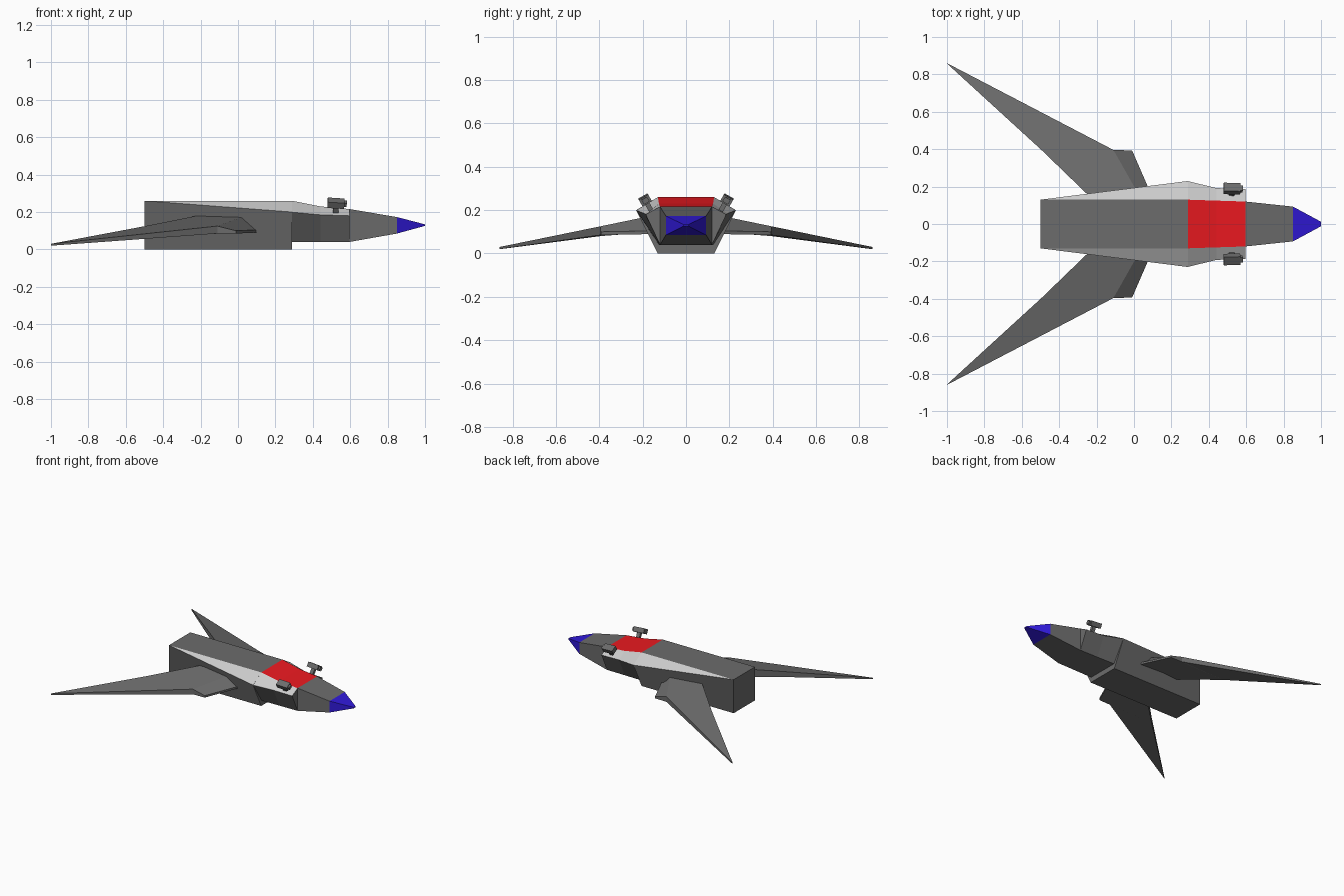
import bpy, bmesh, math
from mathutils import Matrix, Vector

if "Cube" in bpy.data.objects:
    bpy.data.objects.remove(bpy.data.objects["Cube"])


def material(name, col):
    m = bpy.data.materials.new(name)
    m.diffuse_color = (*col, 1)
    m.use_nodes = True
    m.node_tree.nodes["Principled BSDF"].inputs["Base Color"].default_value = m.diffuse_color
    return m


GREY = material("hull_grey", (0.15, 0.15, 0.15))
LIGHT = material("light_grey", (0.6, 0.62, 0.6))
RED = material("red", (0.85, 0.01, 0.015))
BLUE = material("blue", (0.03, 0.01, 0.7))


def finish(name, bm, mats, mirror=False):
    bmesh.ops.remove_doubles(bm, verts=bm.verts, dist=1e-5)
    bmesh.ops.recalc_face_normals(bm, faces=bm.faces)
    me = bpy.data.meshes.new(name)
    bm.to_mesh(me)
    bm.free()
    for m in mats:
        me.materials.append(m)
    ob = bpy.data.objects.new(name, me)
    bpy.context.collection.objects.link(ob)
    if mirror:
        mod = ob.modifiers.new("mirror", 'MIRROR')
        mod.use_axis = (False, True, False)
        mod.use_mirror_merge = False
    return ob


def loft(name, rings, mats, bands=None, mirror=False):
    """Skin closed rings of 3D points; bands gives a material slot per ring side."""
    bm = bmesh.new()
    vs = [[bm.verts.new(p) for p in r] for r in rings]
    n = len(rings[0])
    for a, b in zip(vs, vs[1:]):
        for i in range(n):
            j = (i + 1) % n
            f = bm.faces.new((a[i], a[j], b[j], b[i]))
            f.material_index = bands[i] if bands else 0
    bm.faces.new(vs[0])
    bm.faces.new(vs[-1])
    return finish(name, bm, mats, mirror)


def section(x, half):
    """Symmetric cross-section from its +y half, listed bottom to top."""
    return [(x, y, z) for y, z in half] + [(x, -y, z) for y, z in reversed(half)]


# Rear hull: box at the tail swelling to a hexagon
loft("rear_hull", [section(-0.5, [(.13, 0), (.13, .26), (.13, .26)]),
                   section(0.29, [(.13, 0), (.23, .2), (.13, .26)])],
     [GREY, LIGHT], [0, 1, 0, 1, 0, 0])

# Front hull with red canopy on top
loft("front_hull", [section(0.29, [(.125, .04), (.229, .199), (.13, .26)]),
                    section(0.44, [(.122, .04), (.192, .185), (.125, .23)]),
                    section(0.595, [(.12, .04), (.186, .18), (.12, .216)])],
     [GREY, LIGHT, RED], [0, 1, 2, 1, 0, 0])

# Nose and blue tip
loft("nose", [section(0.595, [(.12, .04), (.12, .216)]),
              section(0.85, [(.093, .085), (.093, .173)])], [GREY])
loft("nose_tip", [section(0.85, [(.093, .085), (.093, .173)]),
                  section(1.0, [(.012, .126), (.012, .134)])], [BLUE])

# Wings: leading edge bottom/top, ridge, trailing edge top/bottom per station
wing = [
    [(.10, .14, .09), (.10, .14, .105), (.035, .14, .178), (-.23, .14, .178), (-.23, .14, .10)],
    [(-.01, .393, .085), (-.01, .393, .10), (-.11, .396, .125), (-.495, .396, .125), (-.495, .396, .08)],
    [(-.11, .396, .085), (-.11, .396, .11), (-.11, .396, .125), (-.495, .396, .125), (-.495, .396, .08)],
    [(-1, .86, .02), (-1, .86, .025), (-1, .86, .03), (-1, .858, .03), (-1, .858, .02)],
]
loft("wings", wing, [GREY], mirror=True)

# Guns: post, body and barrel standing square to the sloped shoulders
bm = bmesh.new()
base = (Matrix.Translation((0.52, 0.163, 0.202)) @ Matrix.Rotation(math.radians(-30), 4, 'X')
        @ Matrix.Rotation(math.radians(4), 4, 'Y'))
for pos, size in [((.002, 0, .012), (.028, .022, .05)),
                  ((0, 0, .052), (.09, .05, .036)),
                  ((.045, 0, .052), (.025, .03, .024))]:
    bmesh.ops.create_cube(bm, size=1, matrix=base @ Matrix.Translation(pos)
                          @ Matrix.Diagonal(Vector((*size, 1))))
finish("guns", bm, [GREY], mirror=True)
